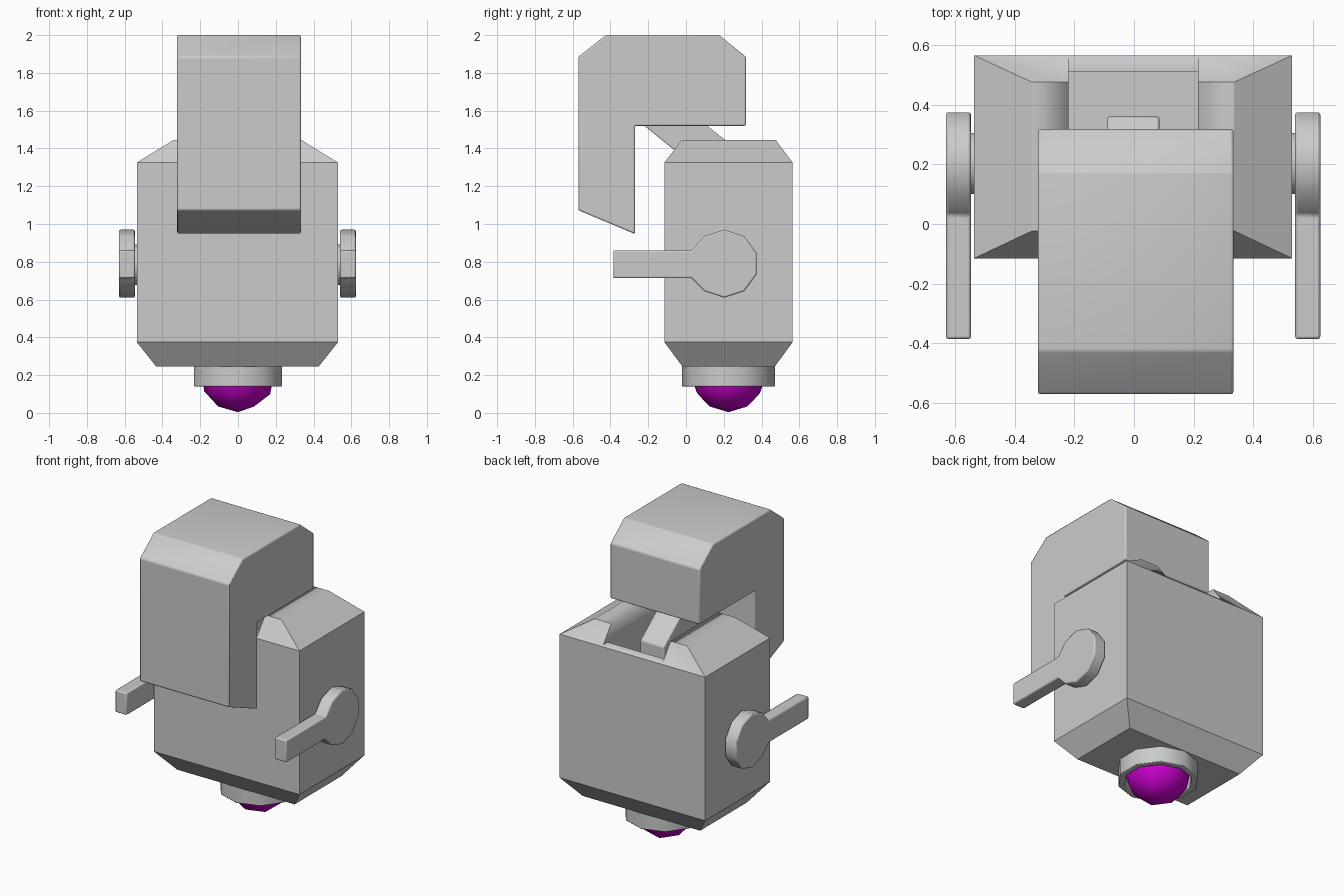
import bpy, bmesh, math

if "Cube" in bpy.data.objects:
    bpy.data.objects.remove(bpy.data.objects["Cube"])

def finish(name, bm, bevel=0.008, angle=40):
    bmesh.ops.recalc_face_normals(bm, faces=bm.faces[:])
    me = bpy.data.meshes.new(name)
    bm.to_mesh(me)
    bm.free()
    ob = bpy.data.objects.new(name, me)
    bpy.context.collection.objects.link(ob)
    bpy.ops.object.select_all(action='DESELECT')
    bpy.context.view_layer.objects.active = ob
    ob.select_set(True)
    if bevel:
        m = ob.modifiers.new("edge", 'BEVEL')
        m.width, m.segments = bevel, 2
        m.limit_method, m.angle_limit = 'ANGLE', math.radians(38)
    bpy.ops.object.shade_smooth_by_angle(angle=math.radians(angle))
    return ob

def loft(rings, closed=False):
    """Skin a list of equal-length point rings; cap the ends unless closed."""
    bm = bmesh.new()
    vs = [[bm.verts.new(p) for p in r] for r in rings]
    n = len(vs[0])
    pairs = list(zip(vs, vs[1:])) + ([(vs[-1], vs[0])] if closed else [])
    for a, b in pairs:
        for i in range(n):
            j = (i + 1) % n
            bm.faces.new((a[i], a[j], b[j], b[i]))
    if not closed:
        bm.faces.new(vs[0])
        bm.faces.new(vs[-1])
    return bm

def prism(name, profile, x0, x1, **kw):
    return finish(name, loft([[(x, y, z) for y, z in profile] for x in (x0, x1)]), **kw)

def gon(cy, cz, r, start=0, end=10):
    return [(cy + r * math.cos(math.radians(18 + 36 * i)),
             cz + r * math.sin(math.radians(18 + 36 * i))) for i in range(start, end)]

# Body: box with tapered top and bottom
cx = -0.003
levels = [(0.245, 0.43, -0.018, 0.47), (0.375, 0.533, -0.115, 0.565),
          (1.325, 0.533, -0.115, 0.565), (1.445, 0.338, -0.023, 0.475)]
rings = [[(cx - w, a, z), (cx + w, a, z), (cx + w, b, z), (cx - w, b, z)]
         for z, w, a, b in levels]
body = finish("body", loft(rings), bevel=0, angle=20)

# Neck well cut into the top, with a low rim at front and back
well = prism("well_cutter", [(-0.06, 1.05), (0.51, 1.05), (0.51, 1.335), (0.7, 1.335),
                             (0.7, 1.6), (-0.25, 1.6), (-0.25, 1.335), (-0.06, 1.335)],
             -0.22, 0.215, bevel=0)
cut = body.modifiers.new("well", 'BOOLEAN')
cut.object, cut.operation, cut.solver = well, 'DIFFERENCE', 'EXACT'
bpy.context.view_layer.objects.active = body
bpy.ops.object.modifier_move_to_index(modifier="well", index=0)
bpy.ops.object.modifier_apply(modifier="well")
bpy.data.objects.remove(well)

# Head: hooked block overhanging the front
prism("head", [(-0.57, 1.885), (-0.425, 2.0), (0.175, 2.0), (0.318, 1.885), (0.318, 1.52),
               (-0.27, 1.52), (-0.27, 0.947), (-0.57, 1.073)], -0.322, 0.333)

# Neck: leaning arm that drops into the well
prism("neck", [(-0.27, 1.56), (0.06, 1.56), (0.36, 1.325), (0.36, 1.04), (0.1, 1.04),
               (0.1, 1.26)], -0.09, 0.085)

# Arms: decagon shoulder with a straight bar forward, plus a small hub
shoulder = gon(0.203, 0.79, 0.18, -4, 5)
arm_profile = shoulder + [(0.03, 0.86), (-0.385, 0.86), (-0.385, 0.713), (0.03, 0.713)]
arm_profile = gon(0.203, 0.79, 0.18, -4, 4) + [(0.03, 0.86), (-0.385, 0.86),
                                               (-0.385, 0.713), (0.03, 0.713)]
for side, s in (("right", 1), ("left", -1)):
    prism(side + "_arm", arm_profile, cx + s * 0.543, cx + s * 0.627)
    prism(side + "_hub", gon(0.203, 0.785, 0.107), cx + s * 0.5, cx + s * 0.55, bevel=0)

# Socket: short open ring under the body
sy = 0.225
ring = [(0.245, 0.14), (0.245, 0.26), (0.205, 0.26), (0.205, 0.14)]
rings = [[(r * math.cos(math.radians(18 + 36 * i)), sy + r * math.sin(math.radians(18 + 36 * i)), z)
          for r, z in ring] for i in range(10)]
finish("wheel_socket", loft(rings, closed=True), bevel=0.004)

# Rolling ball
bm = bmesh.new()
bmesh.ops.create_icosphere(bm, subdivisions=2, radius=0.2)
bmesh.ops.translate(bm, verts=bm.verts[:], vec=(0, sy, 0.204))
ball = finish("rolling_ball", bm, bevel=0, angle=60)
mat = bpy.data.materials.new("magenta")
mat.diffuse_color = (0.6, 0.0, 0.62, 1)
mat.use_nodes = True
mat.node_tree.nodes["Principled BSDF"].inputs["Base Color"].default_value = mat.diffuse_color
ball.data.materials.append(mat)
